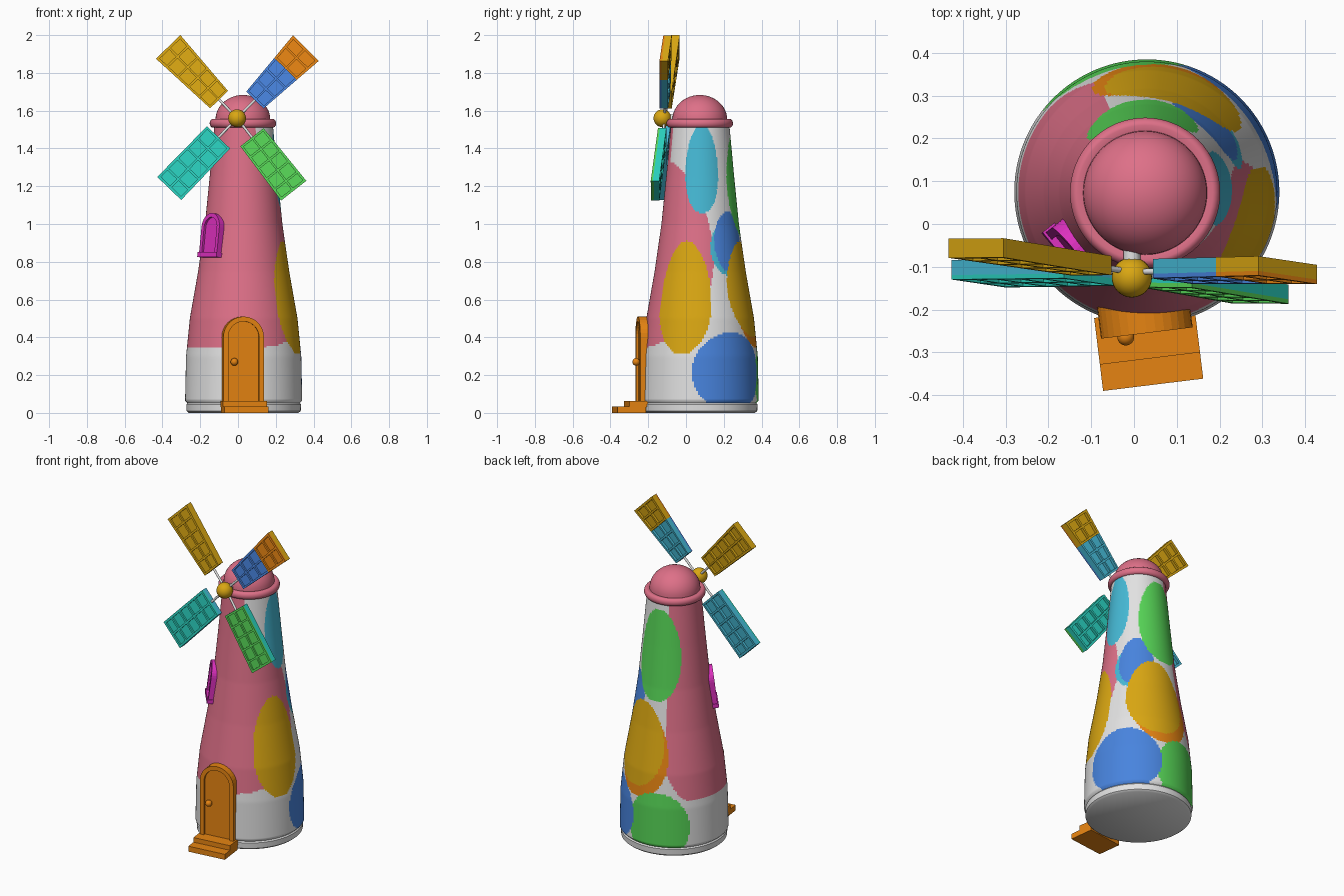
import bpy, bmesh, math
from mathutils import Matrix, Vector

if "Cube" in bpy.data.objects:
    bpy.data.objects.remove(bpy.data.objects["Cube"])

def srgb(r, g, b):
    f = lambda c: c / 12.92 if c <= 0.04045 else ((c + 0.055) / 1.055) ** 2.4
    return (f(r / 255), f(g / 255), f(b / 255), 1)

COLOURS = {
    "pink": (222, 112, 136), "white": (226, 226, 226), "yellow": (218, 167, 18),
    "orange": (230, 132, 18), "blue": (72, 132, 222), "green": (86, 212, 86),
    "cyan": (70, 186, 214), "teal": (42, 208, 190), "magenta": (220, 48, 190)}
MATS = {}
for n, c in COLOURS.items():
    MATS[n] = bpy.data.materials.new(n)
    MATS[n].diffuse_color = srgb(*c)
NAMES = list(COLOURS)
IDX = {n: i for i, n in enumerate(NAMES)}
AX, AY = 0.03, 0.075          # tower axis

def finish(name, bm, colours, smooth=None):
    bmesh.ops.recalc_face_normals(bm, faces=bm.faces[:])
    me = bpy.data.meshes.new(name)
    bm.to_mesh(me)
    bm.free()
    for c in colours:
        me.materials.append(MATS[c])
    if smooth:
        me.shade_smooth()
        me.set_sharp_from_angle(angle=math.radians(smooth))
    ob = bpy.data.objects.new(name, me)
    bpy.context.collection.objects.link(ob)
    return ob

def hexa(bm, pts, mat=0):
    """Box from 8 points: bottom four then top four."""
    v = [bm.verts.new(p) for p in pts]
    for f in ((0, 1, 2, 3), (4, 5, 6, 7), (0, 1, 5, 4), (1, 2, 6, 5), (2, 3, 7, 6), (3, 0, 4, 7)):
        bm.faces.new([v[i] for i in f]).material_index = mat

def box(bm, lo, hi, M=Matrix()):
    (a, b, c), (d, e, f) = lo, hi
    hexa(bm, [M @ Vector(p) for p in ((a, b, c), (d, b, c), (d, e, c), (a, e, c),
                                      (a, b, f), (d, b, f), (d, e, f), (a, e, f))])

def lathe(bm, profile, seg, cx, cy, rule=None):
    """Revolve (r, z) points, angle 0 at the front, growing to the right."""
    rings = []
    for r, z in profile:
        if r < 1e-6:
            rings.append([bm.verts.new((cx, cy, z))] * seg)
        else:
            rings.append([bm.verts.new((cx + r * math.sin(2 * math.pi * k / seg),
                                        cy - r * math.cos(2 * math.pi * k / seg), z)) for k in range(seg)])
    for i in range(len(rings) - 1):
        for k in range(seg):
            q = [rings[i][k], rings[i][(k + 1) % seg], rings[i + 1][(k + 1) % seg], rings[i + 1][k]]
            f = bm.faces.new(list(dict.fromkeys(q)))
            if rule:
                f.material_index = rule((k + 0.5) * 360 / seg, (profile[i][1] + profile[i + 1][1]) / 2)

# Tower with painted round patches
PROFILE = [(0.05, 0.295), (0.065, 0.31), (0.3, 0.305), (0.5, 0.285), (0.75, 0.241),
           (1.0, 0.205), (1.25, 0.18), (1.52, 0.155)]

def radius(z):
    for (z0, r0), (z1, r1) in zip(PROFILE, PROFILE[1:]):
        if z <= z1:
            return r0 + (r1 - r0) * (z - z0) / (z1 - z0)
    return PROFILE[-1][1]

# colour, angle, height, half angle, half height (first match wins)
PATCHES = [
    ("yellow", 71, 0.61, 32, 0.30), ("blue", 124, 0.215, 42, 0.21),
    ("green", 196, 0.18, 36, 0.21), ("yellow", 163, 0.655, 39, 0.255),
    ("orange", 170, 0.60, 38, 0.26), ("green", 184, 1.2, 44, 0.28),
    ("blue", 137, 0.90, 27, 0.165), ("cyan", 130, 0.87, 26, 0.145),
    ("cyan", 93, 1.29, 29, 0.235), ("pink", 20, 0.84, 88, 0.49)]

def wrap(a):
    return (a + 180) % 360 - 180

def paint(phi, z):
    for c, a, h, da, dh in PATCHES:
        if (wrap(phi - a) / da) ** 2 + ((z - h) / dh) ** 2 < 1:
            return IDX[c]
    d = wrap(phi - 294)
    if abs(d) < 91 and z > 0.34 + 0.2 * max(0, (-d - 60) / 31) ** 2:
        return IDX["pink"]
    return IDX["white"]

bm = bmesh.new()
zs = [0.05, 0.065] + [0.075 + i * 0.01 for i in range(145)]
lathe(bm, [(radius(z), z) for z in zs], 180, AX, AY, paint)
finish("tower", bm, NAMES, 50)

bm = bmesh.new()
lathe(bm, [(0, 0), (0.29, 0), (0.302, 0.01), (0.304, 0.045), (0.295, 0.056), (0, 0.056)], 64, AX, AY)
finish("base_ring", bm, ["white"], 40)

# Domed cap with rolled rim
bm = bmesh.new()
prof = [(0, 1.51), (0.15, 1.51)]
prof += [(0.158 + 0.018 * math.cos(a), 1.533 + 0.023 * math.sin(a))
         for a in [math.radians(-90 + 20 * i) for i in range(10)]]
prof += [(0.145 * math.cos(a), 1.553 + 0.13 * math.sin(a)) for a in [math.radians(7.5 * i) for i in range(12)]]
lathe(bm, prof + [(0, 1.683)], 64, 0.026, 0.073)
finish("cap", bm, ["pink"], 40)

# Arched door and window: raised frame round a recessed panel
def arch(w, h, n=16):
    pts = [(-w, 0)] + [(-w * math.cos(math.pi * i / n), h - w + w * math.sin(math.pi * i / n))
                       for i in range(n + 1)]
    return pts + [(w, 0)]

def arched(bm, M, w, h, t, recess, depth):
    out, inn = arch(w, h), arch(w - t, h - t)
    P = lambda p, y: M @ Vector((p[0], y, p[1]))
    for i in range(len(out) - 1):
        a, b, c, d = out[i], out[i + 1], inn[i + 1], inn[i]
        hexa(bm, [P(q, 0) for q in (a, b, c, d)] + [P(q, depth) for q in (a, b, c, d)])
    ring = [[bm.verts.new(P(p, y)) for p in inn] for y in (recess, depth)]
    bm.faces.new(ring[0])
    bm.faces.new(ring[1])

DOOR = Matrix.Translation((0.03, -0.255, 0)) @ Matrix.Rotation(math.radians(7), 4, "Z")
bm = bmesh.new()
arched(bm, DOOR @ Matrix.Translation((0, 0, 0.05)), 0.108, 0.46, 0.026, 0.014, 0.09)
finish("door", bm, ["orange"], 40)

bm = bmesh.new()
bmesh.ops.create_uvsphere(bm, u_segments=20, v_segments=12, radius=0.02,
                          matrix=DOOR @ Matrix.Translation((-0.05, -0.003, 0.27)))
finish("door_knob", bm, ["orange"], 60)

bm = bmesh.new()
box(bm, (-0.118, -0.122, 0), (0.118, 0.03, 0.034), DOOR)
box(bm, (-0.118, -0.06, 0.03), (0.118, 0.05, 0.063), DOOR)
finish("door_steps", bm, ["orange"])

ang = math.radians(-51)
WIN = (Matrix.Translation((AX + 0.246 * math.sin(ang), AY - 0.246 * math.cos(ang), 0.825))
       @ Matrix.Rotation(ang, 4, "Z") @ Matrix.Rotation(math.radians(-7), 4, "X"))
bm = bmesh.new()
arched(bm, WIN, 0.075, 0.235, 0.022, 0.012, 0.06)
box(bm, (-0.08, -0.006, 0), (0.08, 0.06, 0.025), WIN)
finish("window", bm, ["magenta"], 40)

# Rotor: hub, axle, rods and four lattice sails on a slightly tilted plane
HX, HY, HZ = -0.005, -0.112, 1.56

def rotor(A, d, s, y):
    u, w = d * math.cos(A) - s * math.sin(A), d * math.sin(A) + s * math.cos(A)
    return Vector((HX + u, HY + y - 0.07 * u + 0.08 * w, HZ + w))

def rod(bm, a, b, r):
    M = Matrix.Translation((a + b) / 2) @ (b - a).to_track_quat("Z", "Y").to_matrix().to_4x4()
    bmesh.ops.create_cone(bm, cap_ends=True, segments=12, radius1=r, radius2=r, depth=(b - a).length, matrix=M)

bm = bmesh.new()
bmesh.ops.create_uvsphere(bm, u_segments=32, v_segments=16, radius=0.047,
                          matrix=Matrix.Translation((HX, -0.125, HZ)))
finish("hub", bm, ["yellow"], 60)
bm = bmesh.new()
rod(bm, Vector((HX, -0.12, HZ)), Vector((HX, 0.0, HZ)), 0.02)
finish("axle", bm, ["white"], 40)

# name, angle, inner and outer distance, inner and outer half width, front and back colour per row
SAILS = [
    ("upper_left", 134, 0.137, 0.525, 0.066, 0.09, ["yellow"] * 5, ["yellow"] * 5),
    ("upper_right", 45.5, 0.135, 0.52, 0.064, 0.096, ["blue"] * 3 + ["orange"] * 2, ["cyan"] * 3 + ["yellow"] * 2),
    ("lower_right", -52, 0.128, 0.487, 0.078, 0.085, ["green"] * 5, ["teal"] * 5),
    ("lower_left", 226, 0.141, 0.517, 0.085, 0.088, ["teal"] * 5, ["cyan"] * 5)]
YF, YM, YB = -0.0225, -0.012, 0.0225

for name, deg, d0, d1, w0, w1, front, back in SAILS:
    A = math.radians(deg)
    bm = bmesh.new()

    def bar(da, db, sa, sb, ya, yb, colour):
        P = lambda d, s, y: rotor(A, d, s * (w0 + (w1 - w0) * (d - d0) / (d1 - d0)), y)
        hexa(bm, [P(d, s, y) for y in (ya, yb)
                  for d, s in ((da, sa), (db, sa), (db, sb), (da, sb))], IDX[colour])

    step = (d1 - d0) / 5
    for i in range(5):
        a, b = d0 + i * step, d0 + (i + 1) * step
        bar(a, b, -0.9, 0.9, YM, -0.006, front[i])
        bar(a, b, -0.9, 0.9, -0.006, 0.006, back[i])
        for ya, yb, c in ((YF, YM, front[i]), (YM, YB, back[i])):
            for sa, sb in ((-1, -0.84), (-0.07, 0.07), (0.84, 1)):
                bar(a, b, sa, sb, ya, yb, c)
            bar(a, a + 0.012, -0.95, 0.95, ya, yb, c)
            if i == 4:
                bar(b - 0.014, b, -0.95, 0.95, ya, yb, c)
    finish(name + "_sail", bm, NAMES)
    bm = bmesh.new()
    rod(bm, rotor(A, 0, 0, 0), rotor(A, d0 + 0.01, 0, 0), 0.007)
    finish(name + "_rod", bm, ["white"], 40)

for m in bpy.data.materials:
    if m.users and not m.is_grease_pencil:
        m.use_nodes = True
        m.node_tree.nodes["Principled BSDF"].inputs["Base Color"].default_value = m.diffuse_color
